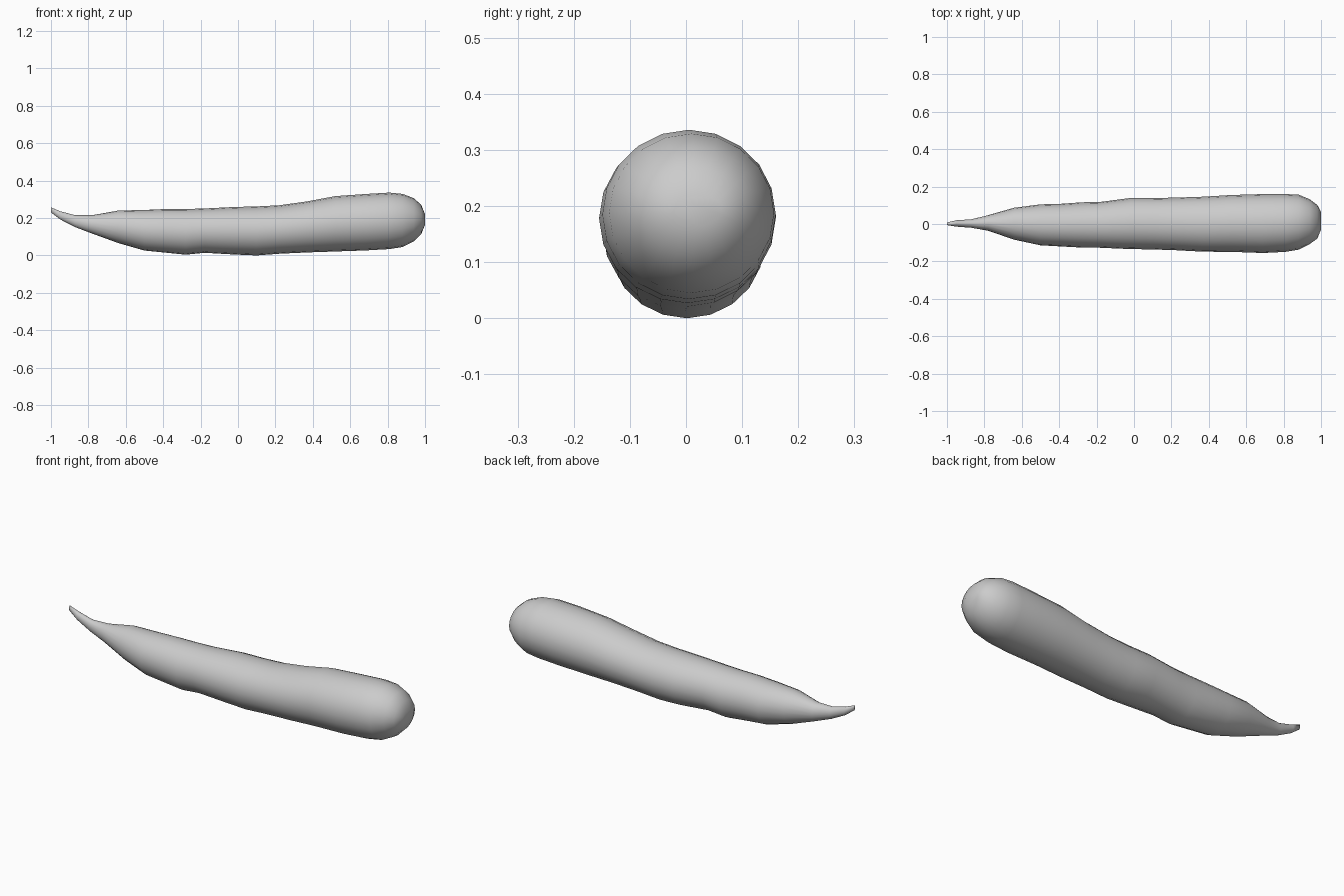
import bpy, bmesh, math

SIDES = 20
# Sections along the root: x, z low, z high, y low, y high
SECTIONS = [
    (-1.00, .230, .257, -.006, .008),
    (-.95, .192, .236, -.014, .020),
    (-.87, .151, .215, -.020, .025),
    (-.78, .117, .215, -.036, .047),
    (-.64, .066, .240, -.084, .087),
    (-.50, .026, .243, -.114, .105),
    (-.39, .015, .248, -.120, .108),
    (-.28, .004, .248, -.126, .116),
    (-.18, .014, .251, -.127, .118),
    (-.02, .005, .259, -.134, .139),
    (.10, .000, .262, -.136, .139),
    (.22, .009, .268, -.140, .141),
    (.37, .016, .289, -.148, .146),
    (.52, .021, .317, -.149, .155),
    (.69, .027, .329, -.155, .160),
    (.81, .034, .336, -.149, .160),
    (.88, .045, .329, -.137, .157),
    (.94, .075, .306, -.107, .132),
    (.98, .115, .270, -.078, .102),
    (1.00, .165, .220, -.030, .065),
]

# Root body: lofted oval rings, capped at both ends
bm = bmesh.new()
rings = []
for x, z0, z1, y0, y1 in SECTIONS:
    ring = []
    for i in range(SIDES):
        a = math.tau * i / SIDES
        y = (y0 + y1) / 2 + (y1 - y0) / 2 * math.cos(a)
        z = (z0 + z1) / 2 + (z1 - z0) / 2 * math.sin(a)
        ring.append(bm.verts.new((x, y, z)))
    rings.append(ring)
for a, b in zip(rings, rings[1:]):
    for i in range(SIDES):
        j = (i + 1) % SIDES
        bm.faces.new((a[i], a[j], b[j], b[i]))
bm.faces.new(rings[0])
bm.faces.new(rings[-1])
bmesh.ops.recalc_face_normals(bm, faces=bm.faces)
for f in bm.faces:
    f.smooth = True

mesh = bpy.data.meshes.new("root_vegetable")
bm.to_mesh(mesh)
bm.free()
root = bpy.data.objects.new("root_vegetable", mesh)
bpy.context.collection.objects.link(root)
